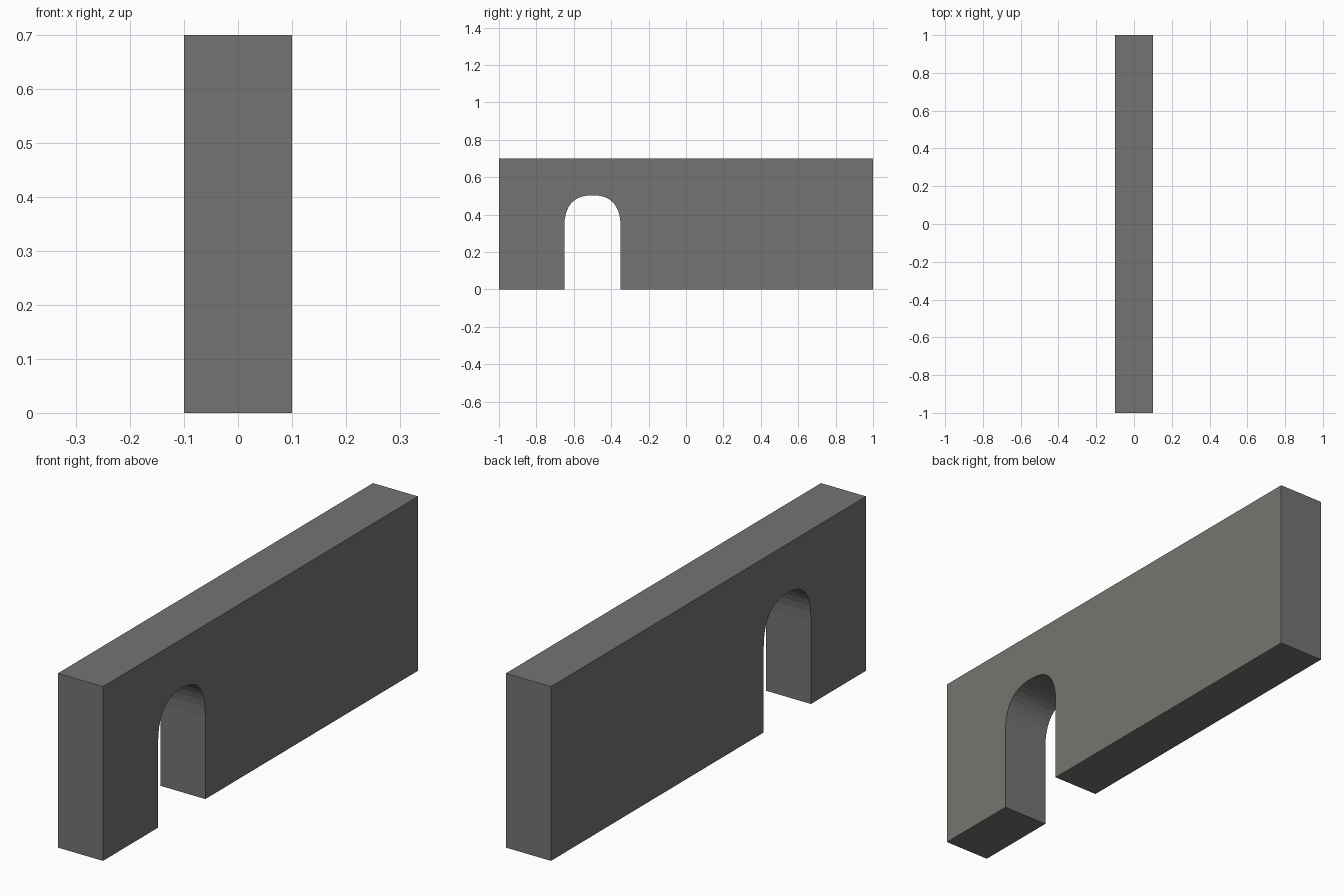
import bpy, bmesh, math

if "Cube" in bpy.data.objects:
    bpy.data.objects.remove(bpy.data.objects["Cube"])

# Stone colour
stone = bpy.data.materials.new("warm grey stone")
stone.diffuse_color = (0.18, 0.175, 0.166, 1)
stone.use_nodes = True
stone.node_tree.nodes["Principled BSDF"].inputs["Base Color"].default_value = stone.diffuse_color

# Wall outline in the YZ plane, with an arched doorway cut up from the base
HALF_T, HEIGHT = 0.1, 0.7
ARCH_Y, ARCH_W, SPRING, RISE = -0.5, 0.15, 0.33, 0.173
STEPS, POWER = 20, 2 / 2.5

outline = [(1, 0), (1, HEIGHT), (-1, HEIGHT), (-1, 0), (ARCH_Y - ARCH_W, 0)]
for i in range(STEPS + 1):
    a = math.pi * (1 - i / STEPS)
    c, s = math.cos(a), max(math.sin(a), 0.0)
    if i in (0, STEPS):
        s = 0.0
    outline.append((ARCH_Y + math.copysign(ARCH_W * abs(c) ** POWER, c),
                    SPRING + RISE * s ** POWER))
outline.append((ARCH_Y + ARCH_W, 0))

# Extrude the outline through the wall thickness
bm = bmesh.new()
face = bm.faces.new([bm.verts.new((-HALF_T, y, z)) for y, z in outline])
ext = bmesh.ops.extrude_face_region(bm, geom=[face], use_keep_orig=True)
moved = [g for g in ext["geom"] if isinstance(g, bmesh.types.BMVert)]
bmesh.ops.translate(bm, verts=moved, vec=(2 * HALF_T, 0, 0))
bmesh.ops.recalc_face_normals(bm, faces=bm.faces[:])

mesh = bpy.data.meshes.new("wall_with_doorway")
bm.to_mesh(mesh)
bm.free()
mesh.materials.append(stone)
wall = bpy.data.objects.new("wall_with_doorway", mesh)
bpy.context.collection.objects.link(wall)
